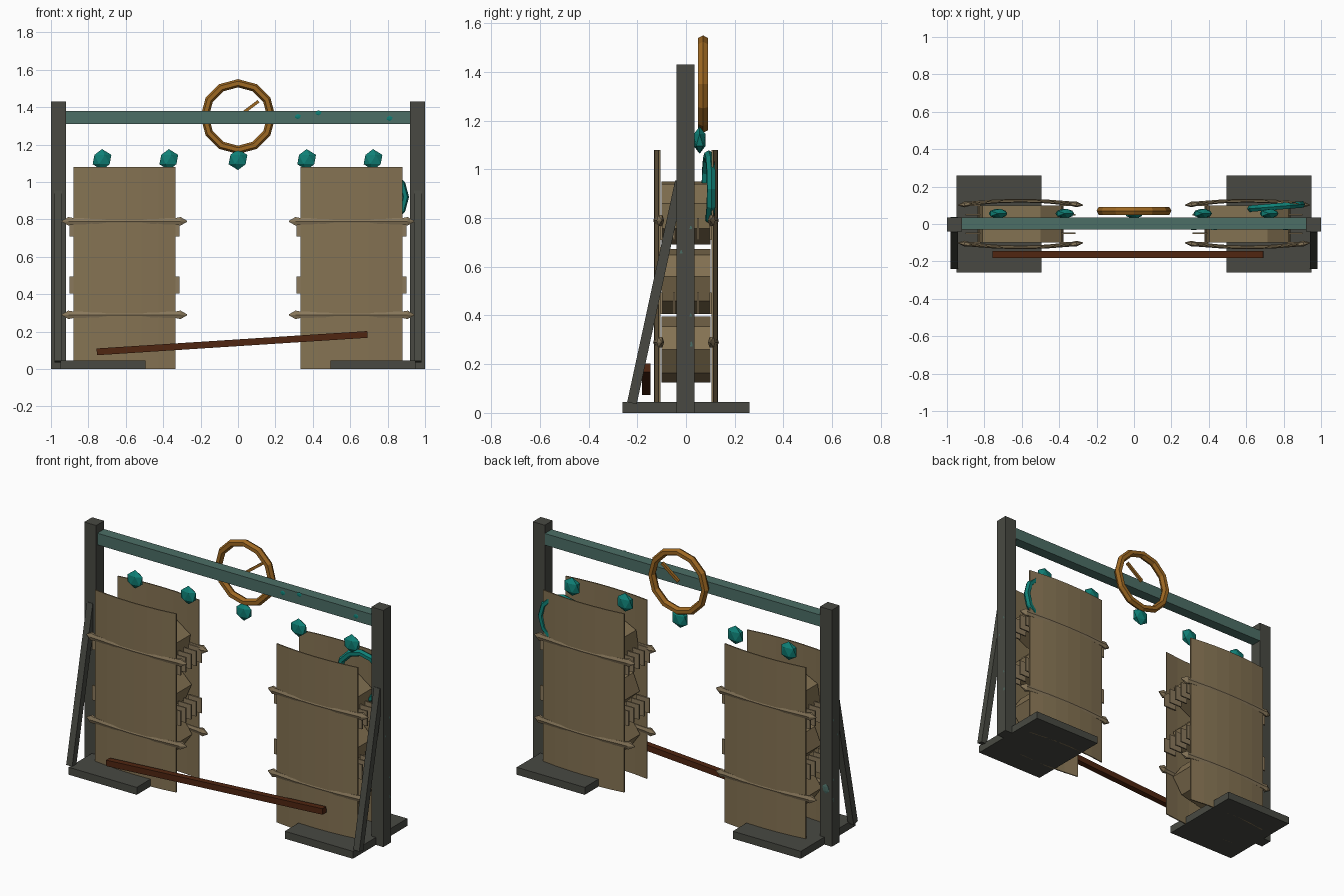
import bpy, bmesh, math
from mathutils import Vector, Matrix

if "Cube" in bpy.data.objects:
    bpy.data.objects.remove(bpy.data.objects["Cube"])


def srgb(r, g, b):
    f = lambda c: c / 12.92 if c <= 0.04045 else ((c + 0.055) / 1.055) ** 2.4
    return (f(r / 255), f(g / 255), f(b / 255), 1)


def material(name, *c):
    m = bpy.data.materials.new(name)
    m.diffuse_color = srgb(*c)
    m.use_nodes = True
    m.node_tree.nodes["Principled BSDF"].inputs["Base Color"].default_value = m.diffuse_color
    return m


IRON = material("dark iron", 72, 73, 66)
BEAM = material("weathered green", 76, 110, 102)
TEAL = material("teal", 15, 128, 118)
BRONZE = material("bronze", 158, 104, 34)
RUST = material("dark red brown", 80, 38, 17)
TAN = material("tan plate", 133, 115, 83)
TAN2 = material("pale tan", 138, 121, 92)


def finish(name, bm, mat):
    bmesh.ops.recalc_face_normals(bm, faces=bm.faces)
    me = bpy.data.meshes.new(name)
    bm.to_mesh(me)
    bm.free()
    me.materials.append(mat)
    ob = bpy.data.objects.new(name, me)
    bpy.context.collection.objects.link(ob)
    return ob


def box(name, mat, x0, x1, y0, y1, z0, z1):
    bm = bmesh.new()
    c = Vector(((x0 + x1) / 2, (y0 + y1) / 2, (z0 + z1) / 2))
    s = Matrix.Diagonal((abs(x1 - x0), abs(y1 - y0), z1 - z0, 1))
    bmesh.ops.create_cube(bm, size=1, matrix=Matrix.Translation(c) @ s)
    return finish(name, bm, mat)


def bar(name, mat, a, b, w, d):
    # square bar between two points
    a, b = Vector(a), Vector(b)
    q = (b - a).to_track_quat('Z', 'Y').to_matrix().to_4x4()
    bm = bmesh.new()
    bmesh.ops.create_cube(bm, size=1, matrix=Matrix.Translation((a + b) / 2) @ q
                          @ Matrix.Diagonal((w, d, (b - a).length, 1)))
    return finish(name, bm, mat)


def gem(name, mat, loc, size, sub=1):
    bm = bmesh.new()
    bmesh.ops.create_icosphere(bm, subdivisions=sub, radius=1,
                               matrix=Matrix.Translation(loc) @ Matrix.Diagonal((*size, 1)))
    return finish(name, bm, mat)


def ring(name, mat, loc, major, rad, depth, n=12, m=6, turn=0):
    # low-poly ring standing in the xz plane
    bm = bmesh.new()
    rows = []
    for i in range(n):
        a = 2 * math.pi * i / n
        row = []
        for j in range(m):
            t = 2 * math.pi * j / m
            r = major + rad * math.cos(t)
            row.append(bm.verts.new((r * math.cos(a), depth * math.sin(t), r * math.sin(a))))
        rows.append(row)
    for i in range(n):
        for j in range(m):
            k, l = (i + 1) % n, (j + 1) % m
            bm.faces.new((rows[i][j], rows[k][j], rows[k][l], rows[i][l]))
    bmesh.ops.transform(bm, verts=bm.verts,
                        matrix=Matrix.Translation(loc) @ Matrix.Rotation(turn, 4, 'Z'))
    return finish(name, bm, mat)


def bow(u):
    # outward bulge of the plates, u from -1 to 1
    return 0.105 + 0.02 * (1 - u * u)


def plate(name, cx, side):
    bm = bmesh.new()
    n = 6
    cols = []
    for i in range(n + 1):
        u = -1 + 2 * i / n
        x, y = cx + 0.272 * u, bow(u)
        cols.append([bm.verts.new((x, side * (y + t), z))
                     for t, z in ((0, 0), (0.007, 0), (0.007, 1.08), (0, 1.08))])
    for a, b in zip(cols, cols[1:]):
        for j in range(4):
            k = (j + 1) % 4
            bm.faces.new((a[j], b[j], b[k], a[k]))
    bm.faces.new(cols[0])
    bm.faces.new(cols[-1])
    return finish(name, bm, TAN)


def strap(name, cx, side, z):
    # bowed rod with pointed, flared tips
    bm = bmesh.new()
    prof = [(-0.335, 0.003), (-0.30, 0.026), (-0.272, 0.02), (-0.14, 0.017), (0, 0.016),
            (0.14, 0.017), (0.272, 0.02), (0.30, 0.026), (0.335, 0.003)]
    m, rows = 6, []
    for x, r in prof:
        y = bow(x / 0.30)
        rows.append([bm.verts.new((cx + x, side * (y + 0.6 * r * math.cos(k * math.tau / m)),
                                   z + r * math.sin(k * math.tau / m))) for k in range(m)])
    for a, b in zip(rows, rows[1:]):
        for j in range(m):
            k = (j + 1) % m
            bm.faces.new((a[j], b[j], b[k], a[k]))
    bm.faces.new(rows[0])
    bm.faces.new(rows[-1])
    return finish(name, bm, TAN2)


def drum(name, cx, z, spin):
    bm = bmesh.new()
    bmesh.ops.create_cone(bm, cap_ends=True, segments=8, radius1=1, radius2=1, depth=0.2)
    bmesh.ops.transform(bm, verts=bm.verts, matrix=Matrix.Translation((cx, 0, z))
                        @ Matrix.Diagonal((0.23, 1, 0.135, 1))
                        @ Matrix.Rotation(math.pi / 2, 4, 'X') @ Matrix.Rotation(spin, 4, 'Z'))
    return finish(name, bm, TAN)


# frame
for s, tag in ((-1, "left"), (1, "right")):
    box(tag + "_post", IRON, s * 0.92, s * 1.0, -0.04, 0.035, 0, 1.43)
    box(tag + "_foot", IRON, s * 0.495, s * 0.95, -0.26, 0.26, 0, 0.045)
    bar(tag + "_brace", IRON, (s * 0.96, -0.222, 0.04), (s * 0.96, -0.025, 0.95), 0.04, 0.04)
box("top_beam", BEAM, -0.92, 0.92, -0.03, 0.035, 1.31, 1.38)
bar("leaning_bar", RUST, (-0.755, -0.163, 0.092), (0.692, -0.163, 0.185), 0.036, 0.036)

# side bundles: bowed plates, straps, drums and slats
for s, tag in ((-1, "left"), (1, "right")):
    cx = s * 0.607
    for side, face in ((-1, "front"), (1, "back")):
        plate(f"{tag}_{face}_plate", cx, side)
        for z in (0.29, 0.79):
            strap(f"{tag}_{face}_strap", cx, side, z)
    for i in range(3):
        drum(f"{tag}_drum", cx, 0.26 + 0.28 * i, 0.15 * i)
    for z in (0.45, 0.755):
        for k in range(-2, 3):
            for e in (-1, 1):
                box(f"{tag}_slat", TAN2, cx + e * 0.21, cx + e * 0.295,
                    k * 0.05 - 0.004, k * 0.05 + 0.004, z - 0.045, z + 0.045)

# hanging beads
for x in (-0.727, -0.37, 0, 0.367, 0.722):
    gem("bead", TEAL, (x, 0.056, 1.12), (0.056, 0.028, 0.056))

# rings and pointer
ring("bronze_ring", BRONZE, (0, 0.07, 1.35), 0.178, 0.022, 0.024)
bar("ring_pointer", BRONZE, (0, 0.07, 1.35), (0.11, 0.07, 1.432), 0.016, 0.016)
ring("teal_ring", TEAL, (0.757, 0.093, 0.92), 0.138, 0.02, 0.02, turn=0.08)

# patina spots on the frame
for x, z in ((0.32, 1.35), (0.81, 1.34), (0.43, 1.37)):
    gem("beam_spot", TEAL, (x, -0.03, z), (0.018, 0.003, 0.014))
for s in (-1, 1):
    for y, z, h in ((0.02, 0.76, 0.016), (0.02, 0.40, 0.014), (0.022, 0.28, 0.025), (-0.02, 0.66, 0.015)):
        gem("post_spot", BEAM, (s * 0.997, y, z), (0.004, 0.013, h))
gem("post_back_spot", BEAM, (-0.96, 0.035, 0.34), (0.025, 0.004, 0.03))
